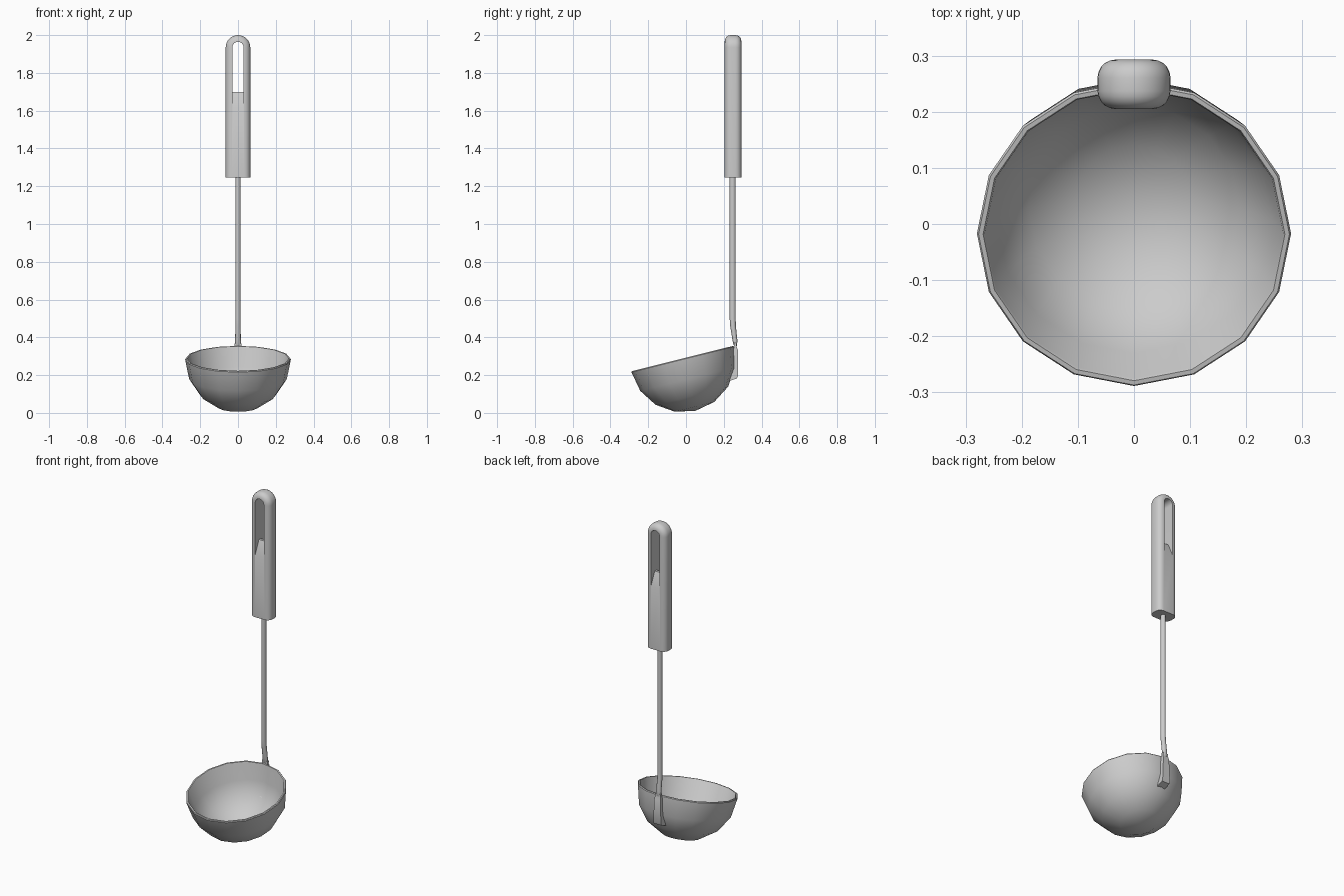
import bpy, bmesh, math
from mathutils import Matrix

if "Cube" in bpy.data.objects:
    bpy.data.objects.remove(bpy.data.objects["Cube"])


def finish(name, bm, angle=35):
    bmesh.ops.remove_doubles(bm, verts=bm.verts, dist=1e-5)
    bmesh.ops.recalc_face_normals(bm, faces=bm.faces)
    me = bpy.data.meshes.new(name)
    bm.to_mesh(me)
    bm.free()
    ob = bpy.data.objects.new(name, me)
    bpy.context.collection.objects.link(ob)
    bpy.ops.object.select_all(action='DESELECT')
    ob.select_set(True)
    bpy.context.view_layer.objects.active = ob
    if angle:
        bpy.ops.object.shade_smooth_by_angle(angle=math.radians(angle))
    return ob


def loft(bm, rings):
    loops = [[bm.verts.new(p) for p in r] for r in rings]
    n = len(loops[0])
    for a, b in zip(loops, loops[1:]):
        for i in range(n):
            j = (i + 1) % n
            bm.faces.new((a[i], a[j], b[j], b[i]))
    bm.faces.new(loops[0])
    bm.faces.new(loops[-1])


def arch(half, bottom, top, steps):
    """Outline in xz: straight sides with a semicircular top."""
    arc = [(half * math.cos(math.pi * i / steps),
            top - half + half * math.sin(math.pi * i / steps)) for i in range(steps + 1)]
    return [(-half, bottom), (half, bottom)] + arc


# Bowl: tilted 16-sided hemispherical shell with a rounded lip
bm = bmesh.new()
R, RI, SEG = 0.28, 0.266, 16
A = [math.radians(22.5 * i) for i in range(5)]
profile = [(R * math.sin(a), -R * math.cos(a)) for a in A]
profile += [(R - 0.003, 0.005), (RI + 0.003, 0.005)]
profile += [(RI * math.sin(a), -RI * math.cos(a)) for a in reversed(A)]
pv = [bm.verts.new((0, -max(r, 0), z)) for r, z in profile]
edges = [bm.edges.new(e) for e in zip(pv, pv[1:])]
bmesh.ops.spin(bm, geom=pv + edges, cent=(0, 0, 0), axis=(0, 0, 1),
               angle=math.tau, steps=SEG, use_merge=True)
bmesh.ops.transform(bm, verts=bm.verts,
                    matrix=Matrix.Translation((0, -0.017, 0.283)) @ Matrix.Rotation(math.radians(14), 4, 'X'))
finish("bowl", bm)

# Rod: thin round bar bending back over the bowl rim
bm = bmesh.new()
path = [(1.30, 0.247, 0.014, 0.016), (0.50, 0.247, 0.014, 0.016), (0.46, 0.249, 0.014, 0.015),
        (0.385, 0.259, 0.015, 0.013), (0.365, 0.261, 0.017, 0.010), (0.352, 0.262, 0.018, 0.006)]
loft(bm, [[(w * math.cos(math.tau * i / 12), y + d * math.sin(math.tau * i / 12), z)
           for i in range(12)] for z, y, w, d in path])
finish("rod", bm)

# Tab: flat plate fixed to the back of the bowl, foot turned inward
bm = bmesh.new()
tab = [(0.368, 0.368, 0.253, 0.269, 0.018), (0.352, 0.352, 0.256, 0.267, 0.018),
       (0.335, 0.335, 0.251, 0.274, 0.020), (0.26, 0.26, 0.250, 0.275, 0.023),
       (0.18, 0.195, 0.230, 0.275, 0.026), (0.163, 0.183, 0.215, 0.270, 0.026)]
loft(bm, [[(-w, y0, z0), (w, y0, z0), (w, y1, z1), (-w, y1, z1)] for z0, z1, y0, y1, w in tab])
finish("bowl_tab", bm)

# Grip: arched block, all long edges rounded, flat underside
YC, HD, Z0 = 0.249, 0.044, 1.245
bm = bmesh.new()
outline = arch(0.065, Z0, 2.0, 16)
outline = [p for i, p in enumerate(outline) if i == 0 or p != outline[i - 1]]
loft(bm, [[(x, YC + s * HD, z) for x, z in outline[:-1] + [(-0.065, 2.0 - 0.065)]] for s in (-1, 1)])
bmesh.ops.recalc_face_normals(bm, faces=bm.faces)
rim = [e for e in bm.edges
       if abs(e.verts[0].co.y - e.verts[1].co.y) < 1e-6
       and max(v.co.z for v in e.verts) > Z0 + 1e-4]
bmesh.ops.bevel(bm, geom=rim, offset=0.032, segments=5, profile=0.5, affect='EDGES')
grip = finish("grip", bm, None)

# Hanging slot with a ridge-shaped floor
bm = bmesh.new()
loft(bm, [[(x, YC + dy, z) for x, z in arch(0.029, zb, 1.965, 12)]
          for dy, zb in ((-0.06, 1.585), (-0.008, 1.70), (0.008, 1.70), (0.06, 1.585))])
cutter = finish("slot_cutter", bm, None)
cutter.hide_render = True
mod = grip.modifiers.new("slot", 'BOOLEAN')
mod.operation, mod.object, mod.solver = 'DIFFERENCE', cutter, 'EXACT'
bpy.ops.object.select_all(action='DESELECT')
grip.select_set(True)
bpy.context.view_layer.objects.active = grip
bpy.ops.object.modifier_apply(modifier="slot")
bpy.data.objects.remove(cutter)
bpy.ops.object.shade_smooth_by_angle(angle=math.radians(35))
